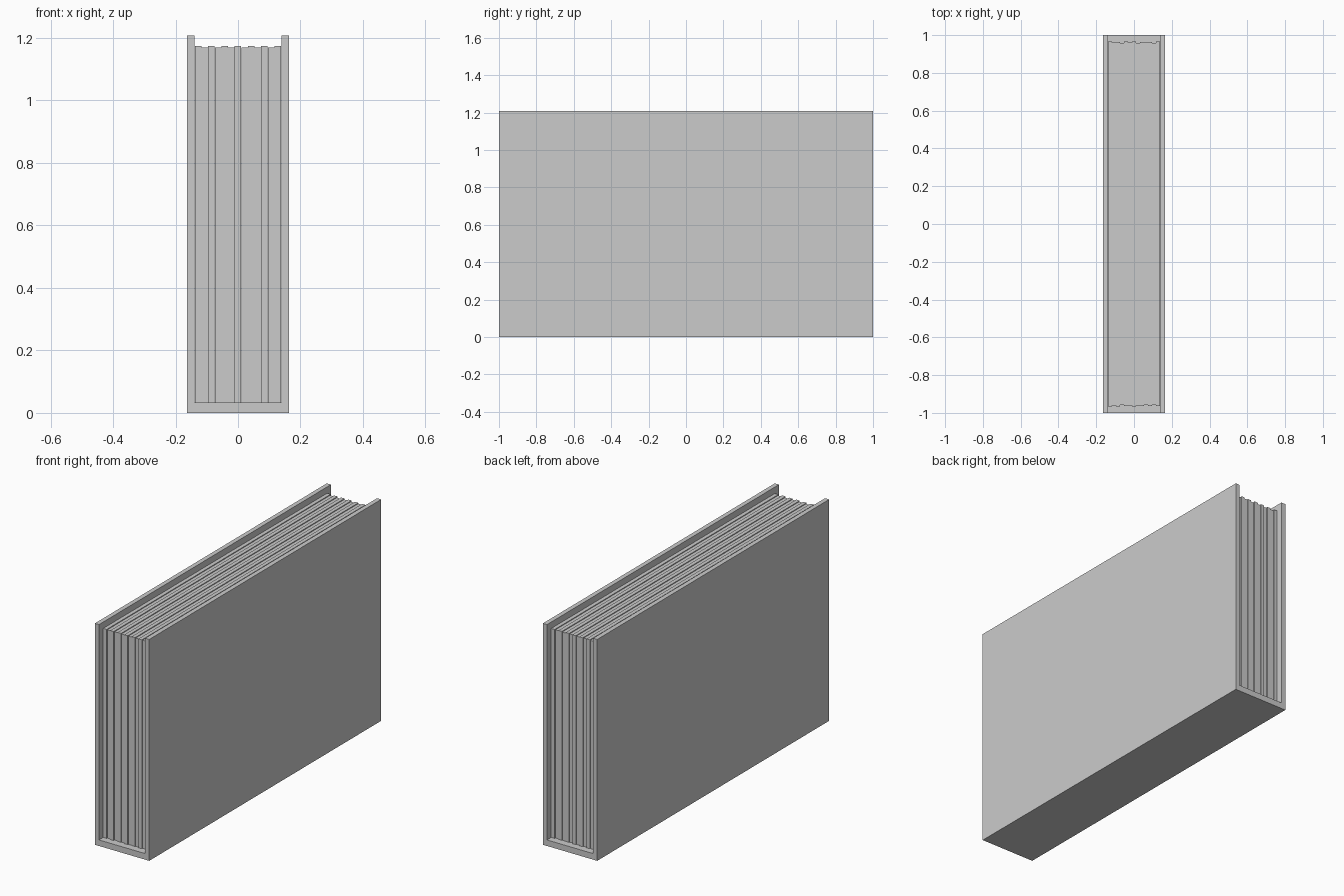
import bpy, bmesh, random

if "Cube" in bpy.data.objects:
    bpy.data.objects.remove(bpy.data.objects["Cube"])

random.seed(4)


def mesh_object(name, bm):
    bmesh.ops.recalc_face_normals(bm, faces=bm.faces)
    mesh = bpy.data.meshes.new(name)
    bm.to_mesh(mesh)
    bm.free()
    obj = bpy.data.objects.new(name, mesh)
    bpy.context.collection.objects.link(obj)
    return obj


def box(name, lo, hi):
    bm = bmesh.new()
    bmesh.ops.create_cube(bm, size=1)
    for v in bm.verts:
        v.co = [(a + b) / 2 + c * (b - a) for a, b, c in zip(lo, hi, v.co)]
    return mesh_object(name, bm)


# Cover: U-shaped profile (two boards and the spine) extruded along y
W, T, H, SPINE = 0.164, 0.025, 1.208, 0.033
half = [(W, 0), (W, H), (W - T, H), (W - T, SPINE)]
profile = half + [(-x, z) for x, z in reversed(half)]
bm = bmesh.new()
face = bm.faces.new([bm.verts.new((x, -1, z)) for x, z in profile])
ext = bmesh.ops.extrude_face_region(bm, geom=[face])
bmesh.ops.translate(bm, vec=(0, 2, 0),
                    verts=[g for g in ext["geom"] if isinstance(g, bmesh.types.BMVert)])
mesh_object("cover", bm)

# Page block: thin slabs with tiny differences in length and height
COUNT, PX = 13, 0.138
step = 2 * PX / COUNT
for i in range(COUNT):
    x = -PX + i * step
    inset = 0.004 * (i % 2)
    front, back = (random.uniform(0, 0.004) for _ in range(2))
    box(f"pages_{i + 1}",
        (x, -0.966 + front + inset, SPINE + 0.001),
        (x + step - 0.0005, 0.966 - back - inset, 1.174 - inset))
